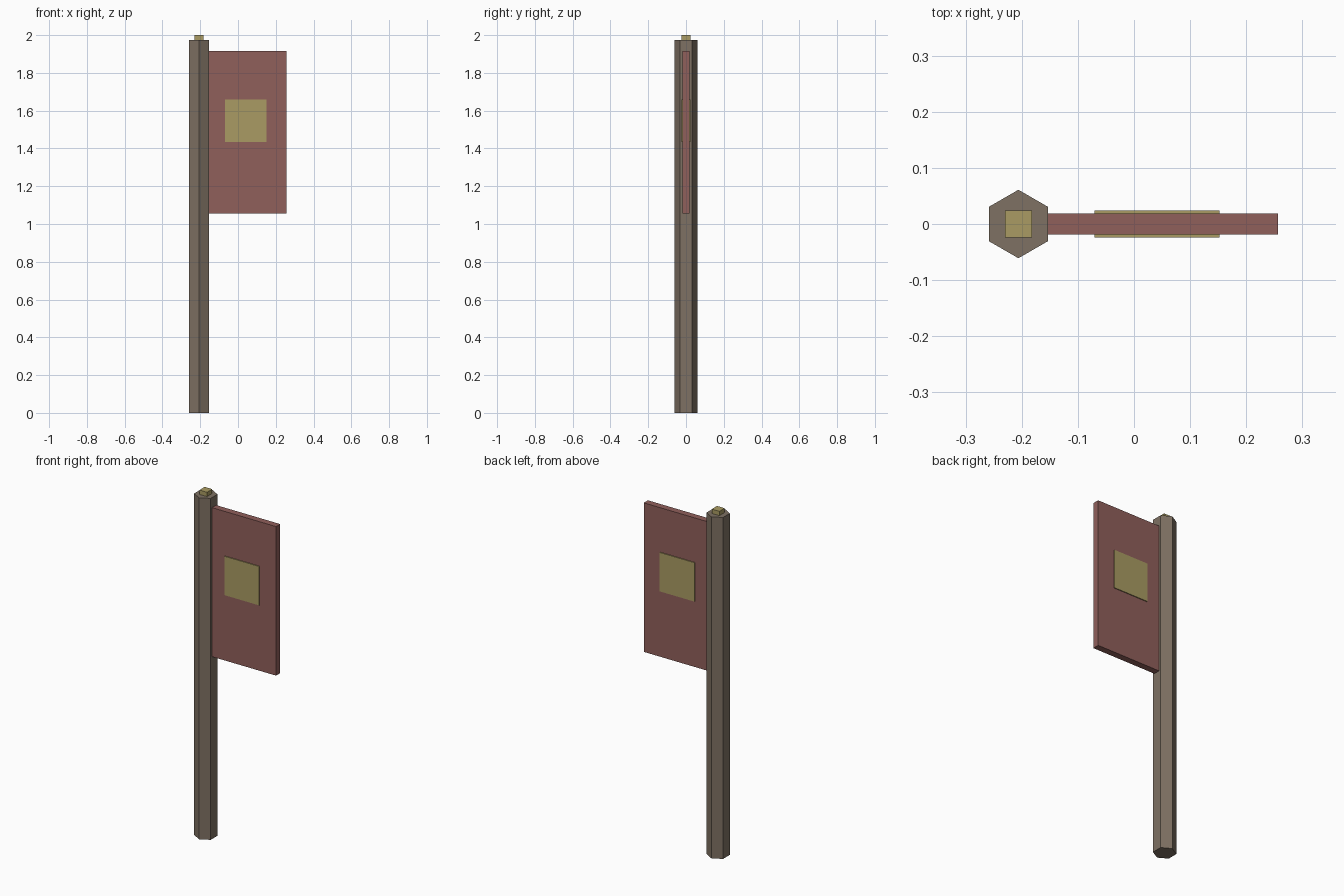
import bpy
import math

if "Cube" in bpy.data.objects:
    bpy.data.objects.remove(bpy.data.objects["Cube"])


def material(name, rgb):
    m = bpy.data.materials.new(name)
    m.diffuse_color = (*rgb, 1.0)
    m.use_nodes = True
    m.node_tree.nodes["Principled BSDF"].inputs["Base Color"].default_value = m.diffuse_color
    return m


def box(name, lo, hi, mat):
    centre = [(a + b) / 2 for a, b in zip(lo, hi)]
    bpy.ops.mesh.primitive_cube_add(size=1, location=centre)
    ob = bpy.context.object
    ob.name = name
    ob.scale = [b - a for a, b in zip(lo, hi)]
    bpy.ops.object.transform_apply(location=False, rotation=False, scale=True)
    ob.data.materials.append(mat)
    return ob


wood = material("wood", (0.21, 0.165, 0.125))
cloth = material("cloth", (0.28, 0.115, 0.105))
gold = material("gold", (0.40, 0.33, 0.125))

POLE_X, POLE_TOP = -0.206, 1.975

# Hexagonal pole, corners pointing front and back
bpy.ops.mesh.primitive_cylinder_add(vertices=6, radius=0.061, depth=POLE_TOP,
                                    location=(POLE_X, 0, POLE_TOP / 2))
pole = bpy.context.object
pole.name = "pole"
# Make sure a corner lies on the y axis
if max(v.co.y for v in pole.data.vertices) < 0.06:
    pole.rotation_euler.z = math.radians(30)
pole.data.materials.append(wood)

# Small square cap on top of the pole
box("pole_cap", (POLE_X - 0.024, -0.024, POLE_TOP), (POLE_X + 0.024, 0.024, 2.0), gold)

# Hanging cloth panel
box("banner", (-0.154, -0.019, 1.055), (0.257, 0.019, 1.917), cloth)

# Raised square patch on both faces of the banner
for name, y0, y1 in (("front_patch", -0.024, -0.019), ("back_patch", 0.019, 0.024)):
    box(name, (-0.07, y0, 1.435), (0.152, y1, 1.66), gold)
